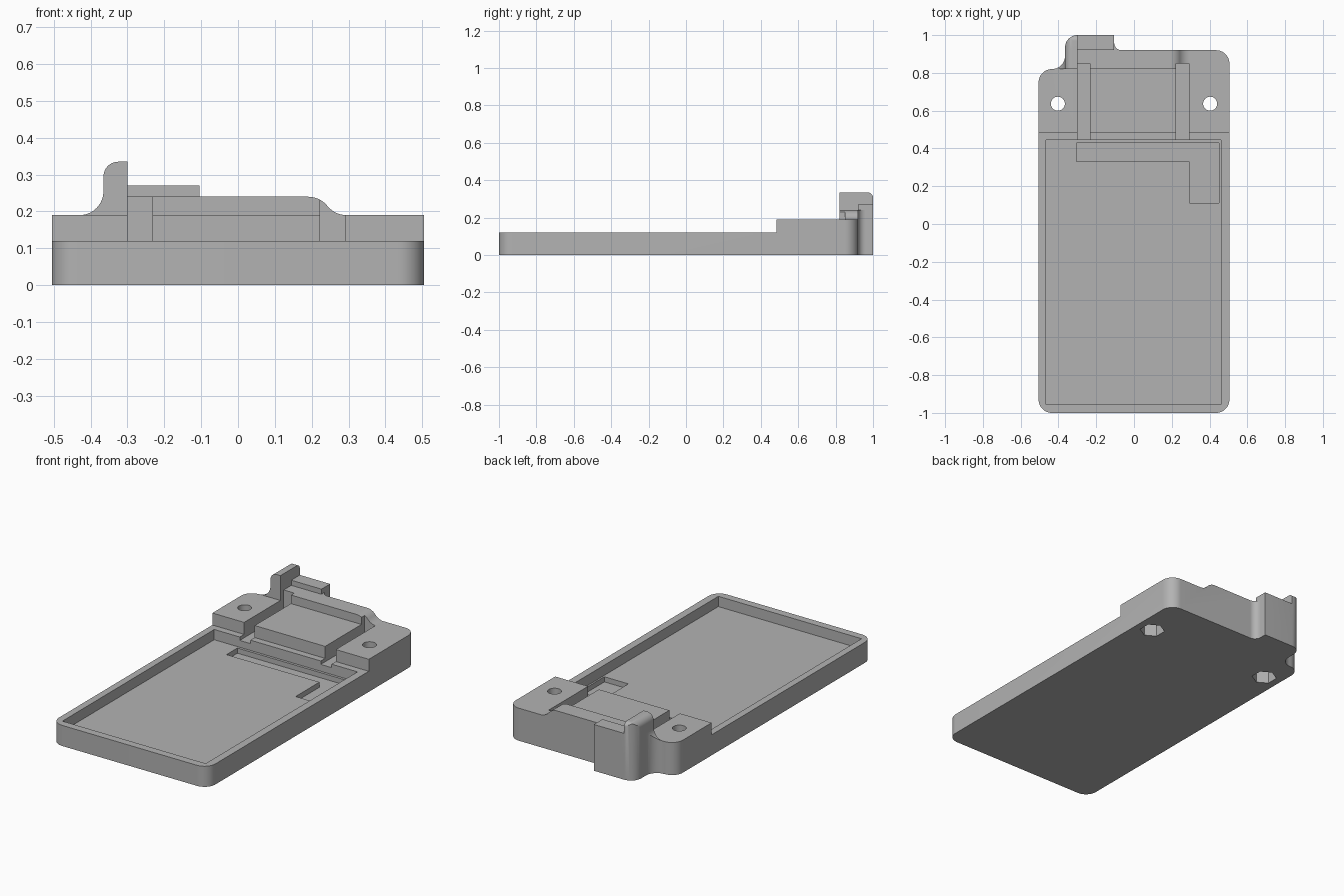
import bpy, bmesh
from math import radians, cos, sin

cube = bpy.data.objects.get("Cube")
if cube:
    bpy.data.objects.remove(cube, do_unlink=True)


def arc(cx, cy, r, start, end, steps=10):
    angles = [radians(start + (end - start) * i / steps) for i in range(steps + 1)]
    return [(cx + r * cos(a), cy + r * sin(a)) for a in angles]


def prism(name, points, lo, hi, axis="z"):
    """Extrude a closed outline along one axis."""
    place = {"x": lambda p, h: (h, p[0], p[1]),
             "y": lambda p, h: (p[0], h, p[1]),
             "z": lambda p, h: (p[0], p[1], h)}[axis]
    bm = bmesh.new()
    a = [bm.verts.new(place(p, lo)) for p in points]
    b = [bm.verts.new(place(p, hi)) for p in points]
    bm.faces.new(a)
    bm.faces.new(b[::-1])
    for i in range(len(a)):
        j = (i + 1) % len(a)
        bm.faces.new((a[i], b[i], b[j], a[j]))
    bmesh.ops.recalc_face_normals(bm, faces=bm.faces)
    mesh = bpy.data.meshes.new(name)
    bm.to_mesh(mesh)
    bm.free()
    obj = bpy.data.objects.new(name, mesh)
    bpy.context.collection.objects.link(obj)
    return obj


def rect(x0, x1, y0, y1):
    return [(x0, y0), (x1, y0), (x1, y1), (x0, y1)]


def cut(target, cutter):
    cutter.hide_render = True
    bpy.context.view_layer.objects.active = target
    mod = target.modifiers.new("cut", "BOOLEAN")
    mod.operation = "DIFFERENCE"
    mod.solver = "EXACT"
    mod.object = cutter
    bpy.ops.object.modifier_apply(modifier=mod.name)
    bpy.data.objects.remove(cutter, do_unlink=True)


# Rounded tray outline with the tab at the back
W, R = 0.505, 0.07
BACK, TOP = 0.92, 0.6
outline = (arc(-W + R, -1 + R, R, 180, 270) + arc(W - R, -1 + R, R, 270, 360)
           + arc(W - R, BACK - R, R, 0, 90)
           + arc(-0.065, BACK + 0.04, 0.04, 270, 180)
           + [(-0.105, 1)] + arc(-0.3, 0.935, 0.065, 90, 180)
           + arc(-0.435, 0.89, 0.07, 0, -90) + arc(-W + R, 0.75, R, 90, 180))
body = prism("tray_body", outline, 0, 0.4)

# Stepped top: low tray, then the clamp block
cut(body, prism("tray_top", rect(-1, 1, -1.2, 0.485), 0.12, TOP))
cut(body, prism("block_top", rect(-1, 1, 0.4, 0.82), 0.19, TOP))


# Rear ridge with the tall fin and the swept right shoulder
def ridge(name, step, y0, y1):
    points = [(-1, TOP), (-1, 0.19)]
    points += arc(-0.43, 0.255, 0.065, 270, 360)
    points += arc(-0.325, 0.295, 0.04, 180, 90)
    points += [(-0.3, 0.335)] + step
    points += arc(0.19, 0.1724, 0.0676, 90, 39)
    points += arc(0.295, 0.2576, 0.0676, 219, 270)[1:]
    points += [(1, 0.19), (1, TOP)]
    cut(body, prism(name, points, y0, y1, "y"))


ridge("ridge_top", [(-0.3, 0.24)], 0.8, BACK)
ridge("tab_top", [(-0.3, 0.27), (-0.105, 0.27), (-0.105, 0.24)], BACK, 1.2)

# Rounded rear edge of the fin
cut(body, prism("fin_round", arc(0.97, 0.305, 0.03, 90, 0) + [(1.1, 0.305), (1.1, TOP), (0.97, TOP)],
                -0.6, -0.2, "x"))

# Tray pocket and the L-shaped recess in its floor
cut(body, prism("pocket", rect(-0.465, 0.46, -0.955, 0.445), 0.06, TOP))
cut(body, prism("floor_recess", [(-0.305, 0.33), (0.295, 0.33), (0.295, 0.11),
                                 (0.45, 0.11), (0.45, 0.43), (-0.305, 0.43)], 0.03, 0.1))

# Two channels through the clamp block
for x0, x1 in ((-0.3, -0.232), (0.223, 0.292)):
    cut(body, prism("channel", rect(x0, x1, 0.4, 0.85), 0.1, TOP))

# Screw holes with hexagonal nut recesses underneath
for x in (-0.403, 0.403):
    cut(body, prism("screw_hole", arc(x, 0.637, 0.037, 0, 360, 32)[:-1], -0.1, TOP))
    cut(body, prism("nut_recess", arc(x, 0.637, 0.068, 30, 390, 6)[:-1], -0.1, 0.07))

# Single grey finish
grey = bpy.data.materials.new("plain grey")
grey.use_nodes = True
colour = (0.45, 0.45, 0.45, 1)
grey.diffuse_color = colour
grey.node_tree.nodes["Principled BSDF"].inputs["Base Color"].default_value = colour
body.data.materials.clear()
body.data.materials.append(grey)
for face in body.data.polygons:
    face.material_index = 0

bpy.ops.object.select_all(action="DESELECT")
body.select_set(True)
bpy.context.view_layer.objects.active = body
bpy.ops.object.shade_smooth_by_angle(angle=radians(30))
